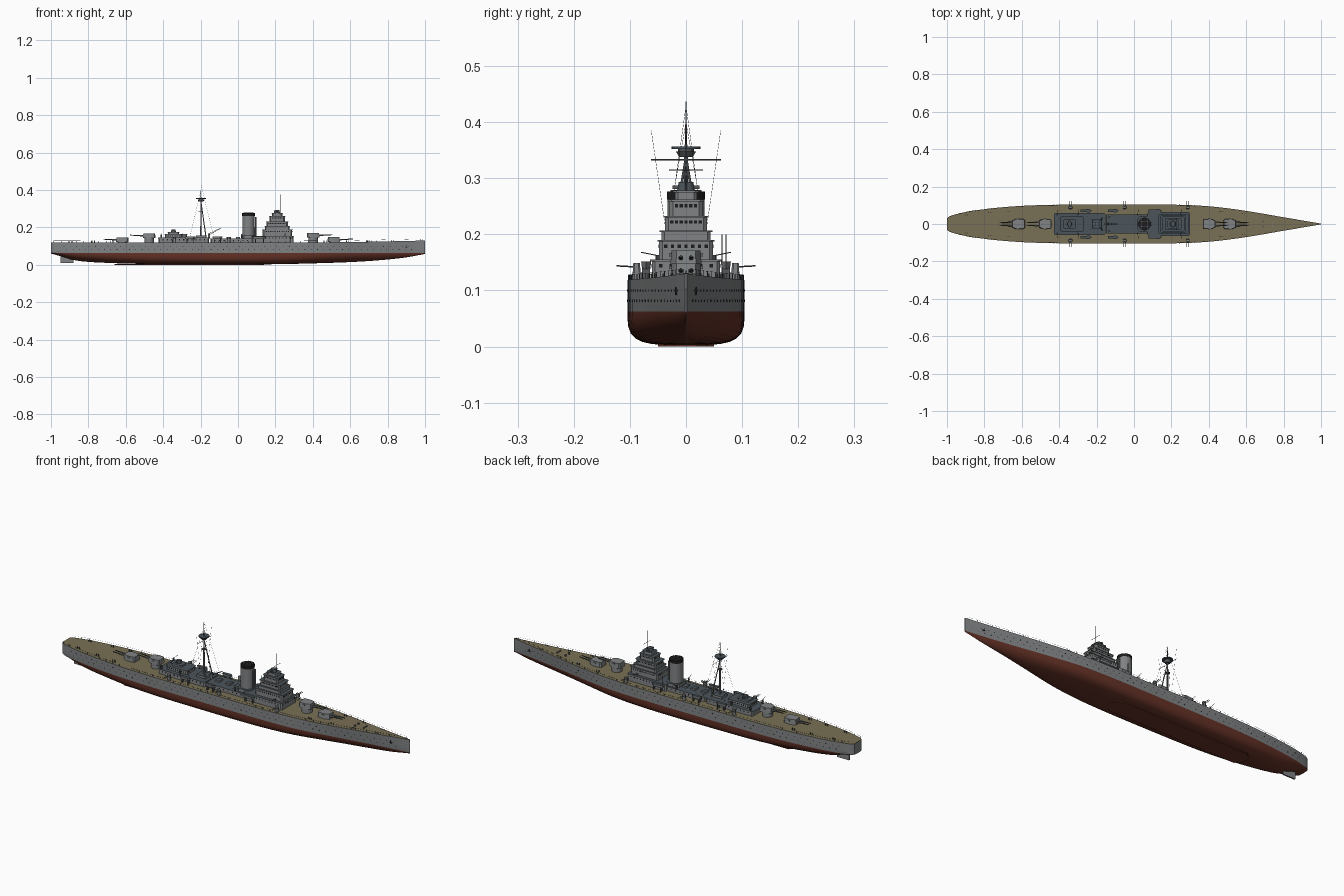
import bpy, bmesh, math
from mathutils import Vector, Matrix

if "Cube" in bpy.data.objects:
    bpy.data.objects.remove(bpy.data.objects["Cube"])

def material(name, rgb):
    m = bpy.data.materials.new(name)
    m.diffuse_color = (*rgb, 1)
    m.use_nodes = True
    m.node_tree.nodes["Principled BSDF"].inputs["Base Color"].default_value = m.diffuse_color
    return m

MATS = [material("hull grey", (0.215, 0.225, 0.23)), material("antifouling red", (0.13, 0.032, 0.02)),
        material("deck tan", (0.19, 0.16, 0.09)), material("roof slate", (0.07, 0.09, 0.105)),
        material("black", (0.012, 0.012, 0.013)), material("gunmetal", (0.09, 0.095, 0.1))]
GREY, RED, TAN, SLATE, BLACK, METAL = range(6)

class Part:
    """Collects simple solids into one named object."""
    def __init__(self, name):
        self.name, self.bm = name, bmesh.new()

    def prism(self, pts, z0, z1, mat=GREY, top=None, scale=1.0):
        c = sum((Vector(p) for p in pts), Vector((0, 0))) / len(pts)
        lo = [self.bm.verts.new((x, y, z0)) for x, y in pts]
        hi = [self.bm.verts.new((c.x + (x - c.x) * scale, c.y + (y - c.y) * scale, z1)) for x, y in pts]
        n = len(pts)
        faces = [self.bm.faces.new((lo[i], lo[(i + 1) % n], hi[(i + 1) % n], hi[i])) for i in range(n)]
        faces += [self.bm.faces.new(lo[::-1]), self.bm.faces.new(hi)]
        for f in faces:
            f.material_index = mat
        if top is not None:
            faces[-1].material_index = top

    def box(self, x0, x1, y0, y1, z0, z1, mat=GREY, top=None, cut=0.0, scale=1.0):
        # cut chamfers the vertical corners
        if cut:
            pts = [(x0 + cut, y0), (x1 - cut, y0), (x1, y0 + cut), (x1, y1 - cut),
                   (x1 - cut, y1), (x0 + cut, y1), (x0, y1 - cut), (x0, y0 + cut)]
        else:
            pts = [(x0, y0), (x1, y0), (x1, y1), (x0, y1)]
        self.prism(pts, z0, z1, mat, top, scale)

    def tube(self, a, b, r, r2=None, sides=8, mat=GREY):
        a, b = Vector(a), Vector(b)
        d = b - a
        m = Matrix.Translation((a + b) / 2) @ d.to_track_quat('Z', 'Y').to_matrix().to_4x4()
        g = bmesh.ops.create_cone(self.bm, cap_ends=True, segments=sides, radius1=r,
                                  radius2=r if r2 is None else r2, depth=d.length, matrix=m)
        for f in {f for v in g["verts"] for f in v.link_faces}:
            f.material_index = mat

    def done(self, smooth=True):
        bmesh.ops.recalc_face_normals(self.bm, faces=self.bm.faces)
        me = bpy.data.meshes.new(self.name)
        self.bm.to_mesh(me)
        self.bm.free()
        for m in MATS:
            me.materials.append(m)
        ob = bpy.data.objects.new(self.name, me)
        bpy.context.collection.objects.link(ob)
        if smooth:
            bpy.ops.object.select_all(action='DESELECT')
            bpy.context.view_layer.objects.active = ob
            ob.select_set(True)
            bpy.ops.object.shade_smooth_by_angle(angle=math.radians(32))
        return ob

def curve(table, x):
    # smooth interpolation through (x, value) pairs
    n = len(table)
    i = max(k for k in range(n - 1) if k == 0 or table[k][0] <= x)
    def slope(k):
        a, b = table[max(k - 1, 0)], table[min(k + 1, n - 1)]
        return (b[1] - a[1]) / (b[0] - a[0])
    (xa, va), (xb, vb) = table[i], table[i + 1]
    h = xb - xa
    t = (x - xa) / h
    return ((2*t**3 - 3*t**2 + 1) * va + (t**3 - 2*t**2 + t) * h * slope(i)
            + (3*t**2 - 2*t**3) * vb + (t**3 - t**2) * h * slope(i + 1))

# hull shape: deck half width, keel height, deck height
BEAM = [(-1, .03), (-.985, .042), (-.94, .055), (-.88, .068), (-.75, .085), (-.6, .097), (-.4, .103),
        (-.1, .104), (.15, .104), (.32, .100), (.45, .09), (.6, .07), (.8, .036), (1, .002)]
KEEL = [(-1, .06), (-.95, .047), (-.87, .024), (-.75, .013), (-.5, .005), (-.2, .003), (.15, .003),
        (.4, .008), (.66, .018), (.87, .036), (1, .058)]
DECK = [(-1, .12), (-.5, .119), (.2, .119), (.6, .122), (1, .13)]
FULL = [(-1, 1.7), (-.8, 2.2), (-.4, 3.6), (.2, 3.6), (.6, 2.0), (1, 1.3)]
WL = 0.063

def half(x, z):
    w = curve(BEAM, x)
    wl = w * (1 - .25 * max(0, (x - .4) / .6))
    if z >= WL:
        return wl + (w - wl) * (z - WL) / (curve(DECK, x) - WL)
    zb, n = curve(KEEL, x), curve(FULL, x)
    t = min(1, max(0, (z - zb) / (WL - zb)))
    return wl * (1 - (1 - t) ** n) ** (1 / n)

hull = Part("hull")
rings = []
for i in range(73):
    x = -math.cos(math.pi * i / 72)
    zb, zt = curve(KEEL, x), curve(DECK, x)
    zs = [zb + (WL - zb) * t for t in (.001, .01, .04, .1, .2, .35, .55, .8, 1)]
    zs += [WL + (zt - WL) * k / 3 for k in (1, 2, 3)]
    side = [(half(x, z), z) for z in zs]
    ring = [(-y, z) for y, z in side[::-1]] + [(0, zb)] + side
    rings.append([hull.bm.verts.new((x, y, z)) for y, z in ring])
for a, b in zip(rings, rings[1:]):
    for k in range(len(a)):
        j = (k + 1) % len(a)
        f = hull.bm.faces.new((a[k], a[j], b[j], b[k]))
        f.material_index = TAN if j == 0 else RED if f.calc_center_median().z < WL else GREY
for r in (rings[0], rings[-1]):
    hull.bm.faces.new(r)
hull.done()

keel = Part("keel_and_rudder")
keel.box(-.66, .14, -.05, .05, 0, .005, RED, cut=.03)
keel.box(-.95, -.88, -.004, .004, .01, .055, GREY)
keel.done()

# portholes, deck-edge rails
ports, rails = Part("portholes"), Part("deck_rails")
for s in (-1, 1):
    for z, start in ((.100, -.93), (.082, -.915)):
        for i in range(56):
            x = start + i * .0335
            p = Vector((x, s * half(x, z), z))
            q = Vector((x + .005, s * half(x + .005, z), z))
            n = Vector((0, 0, 1)).cross(q - p).normalized() * s
            ports.tube(p - n * .002, p + n * .0006, .0022, mat=BLACK)
    last = None
    for i in range(50):
        x = -.985 + i * .04
        p = Vector((x, s * (half(x, 1) if x > 2 else curve(BEAM, x) - .002), curve(DECK, x)))
        top = p + Vector((0, 0, .009))
        rails.tube(p, top, .0006, sides=4, mat=METAL)
        if last:
            rails.tube(last, top, .0003, sides=3, mat=METAL)
        last = top
ports.done(False)
rails.done(False)

# main turrets: centre, facing, base height
def turret(name, x, d, z):
    t = Part(name)
    t.tube((x, 0, .115), (x, 0, z), .026, sides=24)
    out = [(-.034, .02), (-.028, .027), (.012, .028), (.034, .018)]
    pts = [(x + d * a, b) for a, b in out] + [(x + d * a, -b) for a, b in out[::-1]]
    t.prism(pts, z, z + .026, scale=.92)
    for s in (-1, 1):
        y = s * .009
        t.tube((x + d * .025, y, z + .013), (x + d * .055, y, z + .014), .0045, .0035, 10, GREY)
        t.tube((x + d * .055, y, z + .014), (x + d * .102, y, z + .016), .0032, .0022, 10, METAL)
        t.box(x - .006, x + .006, s * .026 - .004, s * .026 + .004, z + .016, z + .022)
    t.done()
for name, x, d, z in (("fore_turret", .512, 1, .122), ("fore_upper_turret", .402, 1, .145),
                      ("aft_turret", -.618, -1, .121), ("aft_upper_turret", -.475, -1, .143)):
    turret(name, x, d, z)

# stacked deckhouses with overhanging slate roofs and window rows
def tier(part, x0, x1, w, z0, z1, windows=0.0, cut=.006):
    part.box(x0, x1, -w, w, z0, z1 - .003, GREY, cut=cut)
    part.box(x0 - .003, x1 + .003, -w - .003, w + .003, z1 - .003, z1, GREY, SLATE, cut=cut)
    if windows:
        zc, e = z1 - .011, .0006
        n = int((x1 - x0 - .02) / windows)
        for i in range(n):
            x = (x0 + x1) / 2 + (i - (n - 1) / 2) * windows
            for s in (-1, 1):
                part.box(x - .0028, x + .0028, s * w - e, s * w + e, zc - .003, zc + .003, BLACK)
        n = int((2 * w - .012) / windows)
        for i in range(n):
            y = (i - (n - 1) / 2) * windows
            for x in (x0, x1):
                part.box(x - e, x + e, y - .0028, y + .0028, zc - .003, zc + .003, BLACK)

mid = Part("midship_deckhouse")
tier(mid, -.147, .10, .049, .115, .142, .025)
for x in (-.11, -.05, .0):
    mid.box(x - .012, x + .012, -.015, .015, .142, .15, GREY, SLATE)
mid.done(False)

bridge = Part("bridge_tower")
for a in ((.075, .297, .061, .115, .155, .018), (.132, .29, .048, .155, .19, .012),
          (.145, .275, .044, .19, .207, 0), (.152, .266, .037, .207, .233, .0085),
          (.168, .25, .029, .233, .262, .0085), (.182, .237, .02, .262, .278, 0)):
    tier(bridge, *a)
bridge.tube((.208, 0, .278), (.208, 0, .293), .016, .013, 20, SLATE)
bridge.box(.203, .213, -.024, .024, .281, .287, METAL)
bridge.tube((.226, 0, .27), (.226, 0, .375), .0016, .0008, 6, METAL)
bridge.tube((.226, -.03, .315), (.226, .03, .315), .0008, sides=6, mat=METAL)
bridge.done()

aft = Part("aft_superstructure")
tier(aft, -.425, -.155, .056, .115, .145, .022)
tier(aft, -.39, -.272, .038, .145, .166, .012)
tier(aft, -.375, -.315, .022, .166, .176)
aft.tube((-.345, 0, .176), (-.345, 0, .19), .013, .011, 16, SLATE)
aft.box(-.35, -.34, -.02, .02, .18, .185, METAL)
aft.box(-.225, -.17, -.025, .025, .145, .156, GREY, SLATE)
aft.done()

# funnel with black cap and grating
fun = Part("funnel")
fun.tube((.056, 0, .14), (.056, 0, .262), .033, sides=32)
fun.tube((.056, 0, .262), (.056, 0, .276), .034, sides=32, mat=BLACK)
for k in (-1, 0, 1):
    fun.box(.03, .082, k * .015 - .001, k * .015 + .001, .275, .279, METAL)
    fun.box(.055 + k * .015, .057 + k * .015, -.028, .028, .275, .279, METAL)
for s in (-1, 1):
    fun.tube((.094, s * .008, .14), (.094, s * .008, .255), .004, sides=8)
fun.box(.018, .094, -.042, .042, .14, .158, GREY, SLATE, cut=.015)
fun.done()

# tripod main mast, top platform, yard and stays
mast = Part("main_mast")
X = -.198
mast.tube((X, 0, .14), (X, 0, .36), .0045, .003, 10)
mast.tube((X, 0, .36), (X, 0, .437), .0018, .0008, 6, METAL)
mast.tube((X, 0, .338), (X, 0, .348), .012, .018, 16, METAL)
mast.tube((X, 0, .352), (X, 0, .357), .026, sides=20, mat=SLATE)
mast.tube((X, 0, .346), (X, 0, .353), .014, sides=12, mat=METAL)
mast.tube((X, 0, .285), (X, 0, .288), .012, sides=12, mat=METAL)
mast.tube((X, -.062, .333), (X, .062, .333), .001, sides=6, mat=METAL)
for s in (-1, 1):
    mast.tube((X + .028, s * .032, .14), (X, 0, .338), .003, .0022, 8)
    mast.tube((X, 0, .43), (X + .07, s * .04, .142), .0004, sides=3, mat=METAL)
    mast.tube((X, 0, .40), (X - .06, s * .045, .145), .0004, sides=3, mat=METAL)
    mast.tube((X, s * .062, .385), (X, s * .035, .2), .0004, sides=3, mat=METAL)
mast.done()

# boat crane
crane = Part("boat_crane")
crane.tube((-.155, 0, .14), (-.155, 0, .168), .006, sides=12)
for y in (-.004, .004):
    crane.tube((-.155, y, .16), (-.09, y, .198), .0014, sides=6, mat=METAL)
crane.tube((-.155, 0, .168), (-.09, 0, .198), .0006, sides=4, mat=METAL)
for y in (.064, .071):
    crane.tube((.09, y, .12), (.09, y, .2), .0009, sides=6, mat=METAL)
crane.done()

# mirrored side fittings: twin guns, boats, light guns, bollards, anchors
guns, boats, deck = Part("side_guns"), Part("ship_boats"), Part("deck_fittings")
for s in (-1, 1):
    for x in (-.34, -.05, .287):
        guns.tube((x, s * .086, .117), (x, s * .086, .132), .009, sides=12)
        guns.box(x - .01, x + .01, s * .088 - .007, s * .088 + .007, .132, .149, cut=.003, scale=.85)
        for k in (-.004, .004):
            guns.tube((x + k, s * .09, .142), (x + k, s * .124, .144), .0013, sides=6, mat=METAL)
    for x, h in ((-.255, .03), (.115, .036), (-.11, .028)):
        y = s * .071
        hullform = [(x - h, y - .006), (x + h * .6, y - .009), (x + h, y), (x + h * .6, y + .009), (x - h, y + .006)]
        boats.prism([(x + (a - x) * .8, y + (b - y) * .8) for a, b in hullform], .138, .152, GREY, SLATE, 1.25)
        for k in (-.6, .6):
            boats.box(x + k * h - .002, x + k * h + .002, y - .007, y + .007, .117, .14, METAL)
    for x in (-.41, -.30, .02, .25):
        deck.tube((x, s * .05, .14), (x, s * .05, .163), .004, sides=8, mat=METAL)
        deck.tube((x, s * .05, .162), (x + .004, s * .08, .168), .001, sides=5, mat=METAL)
    for x in (-.9, -.78, -.68, .46, .58, .7, .82):
        for k in (0, .012):
            deck.tube((x + k, s * curve(BEAM, x) * .75, .118), (x + k, s * curve(BEAM, x) * .75, .13), .0022, sides=8, mat=METAL)
    deck.tube((.69, s * .014, .12), (.69, s * .014, .131), .005, sides=12, mat=METAL)
    y = half(.9, .098)
    deck.box(.893, .907, s * y - .002, s * y + .002, .092, .096, BLACK)
    deck.box(.8985, .9015, s * y - .0025, s * y + .0025, .092, .106, BLACK)
deck.box(.738, .741, -.017, .017, .12, .131, GREY)
deck.tube((.985, 0, .128), (.985, 0, .136), .0008, sides=6, mat=METAL)
for p in (guns, boats, deck):
    p.done()
